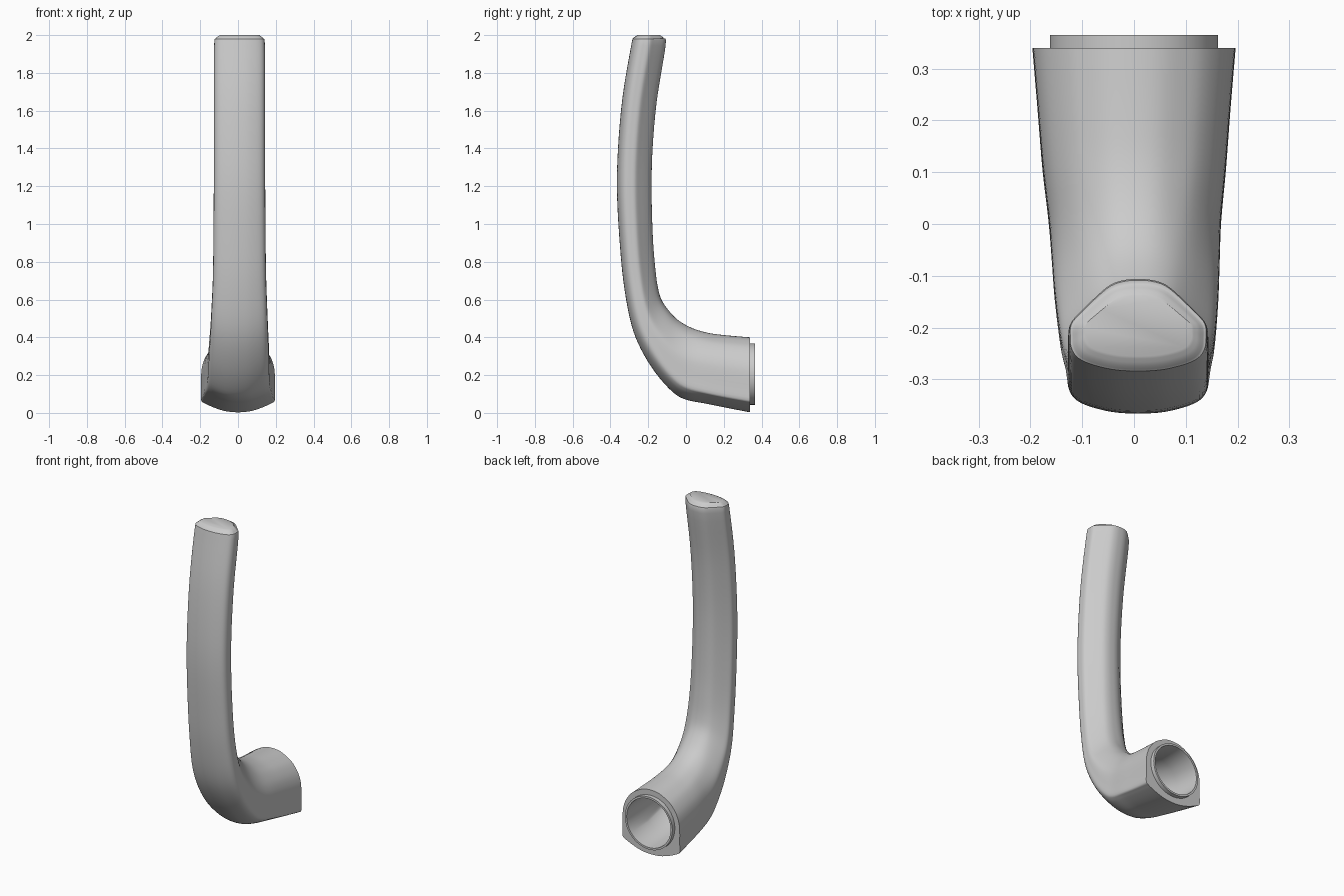
import bpy, bmesh, math
from mathutils import Vector

if "Cube" in bpy.data.objects:
    bpy.data.objects.remove(bpy.data.objects["Cube"])

# Half cross-sections (u across, v from outer to inner side): grip and socket end
GRIP = [(0, 0), (.3, .01), (.55, .045), (.78, .10), (.92, .17), (.99, .27), (1, .38),
        (1, .47), (.96, .55), (.82, .66), (.6, .82), (.4, .94), (.2, .99), (0, 1)]
SOCKET = [(0, 0), (.3, .012), (.55, .045), (.78, .09), (.92, .125), (1, .16), (1, .3),
          (1, .5), (.97, .62), (.88, .74), (.7, .86), (.5, .93), (.26, .985), (0, 1)]

# Stations: outer y z, inner y z, half width, socket blend
STATIONS = [
    (.34, .003, .34, .40, .195, 1), (.22, .026, .22, .41, .185, 1),
    (.10, .05, .12, .423, .176, .95), (0, .07, .03, .45, .166, .8),
    (-.07, .11, -.04, .49, .162, .6), (-.16, .21, -.09, .54, .158, .4),
    (-.24, .34, -.13, .60, .152, .2), (-.29, .47, -.15, .67, .147, .1),
    (-.325, .65, -.163, .77, .141, 0), (-.347, .85, -.175, .92, .138, 0),
    (-.365, 1.15, -.182, 1.15, .136, 0), (-.36, 1.4, -.178, 1.38, .135, 0),
    (-.335, 1.68, -.155, 1.65, .135, 0), (-.29, 1.945, -.108, 1.945, .134, 0),
    (-.28, 1.983, -.118, 1.983, .125, 0), (-.255, 2.0, -.138, 2.0, .103, 0)]


def spline(p, steps, closed=False):
    """Catmull-Rom through tuples of any length."""
    p = [Vector(q) for q in p]
    n = len(p)
    get = (lambda i: p[i % n]) if closed else (lambda i: p[max(0, min(n - 1, i))])
    out = []
    for i in range(n if closed else n - 1):
        a, b, c, d = (get(i + k) for k in (-1, 0, 1, 2))
        for s in range(steps):
            t = s / steps
            out.append(b + (c - a) * (t / 2) + (a * 2 - b * 5 + c * 4 - d) * (t * t / 2)
                       + (b * 3 - a - c * 3 + d) * (t ** 3 / 2))
    return out if closed else out + [p[-1]]


def full(half):
    mirrored = half + [(-u, v) for u, v in reversed(half[1:-1])]
    return spline(mirrored, 3, True)


grip, socket = full(GRIP), full(SOCKET)


def section(st, scale=1.0):
    yo, zo, yi, zi, w, t = st
    shift = .008 * (1 - t)
    ring = []
    for g, s in zip(grip, socket):
        u, v = g.lerp(s, max(0, min(1, t)))
        v = .5 + (v - .5) * scale
        ring.append(Vector((shift + u * w * scale, yo + (yi - yo) * v, zo + (zi - zo) * v)))
    return ring


def circle(y, r, cz=.205):
    ring = []
    for p in section(STATIONS[0]):
        a = math.atan2(p.z - .205, p.x)
        ring.append(Vector((r * math.cos(a), y, cz + r * math.sin(a))))
    return ring


stations = spline(STATIONS, 4)

# Bore inside the bend, then the spigot lip, then the outer skin up to the tip
rings = [section(s, .8) for s in reversed(stations[12:25])]
rings += [circle(.20, .147, .215), circle(.345, .149), circle(.365, .150),
          circle(.365, .162), circle(.34, .162)]
rings += [section(s) for s in stations]

bm = bmesh.new()
loops = [[bm.verts.new(p) for p in ring] for ring in rings]
n = len(grip)
for a, b in zip(loops, loops[1:]):
    for i in range(n):
        j = (i + 1) % n
        bm.faces.new((a[i], a[j], b[j], b[i]))
bm.faces.new(loops[0])
bm.faces.new(loops[-1])
bmesh.ops.recalc_face_normals(bm, faces=bm.faces)
mesh = bpy.data.meshes.new("curved_handle")
bm.to_mesh(mesh)
bm.free()
handle = bpy.data.objects.new("curved_handle", mesh)
bpy.context.collection.objects.link(handle)
bpy.context.view_layer.objects.active = handle
handle.select_set(True)
bpy.ops.object.shade_smooth_by_angle(angle=math.radians(35))
